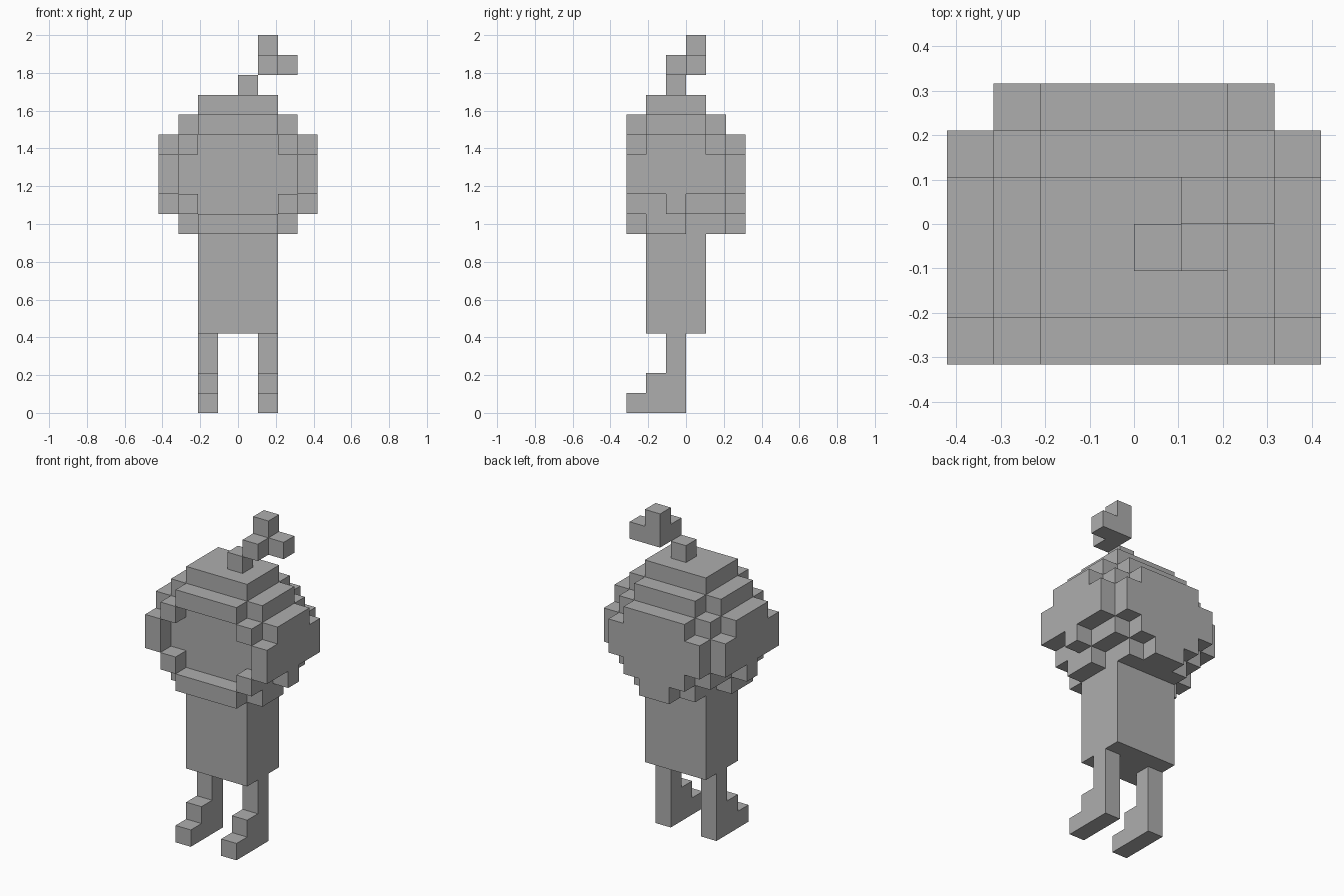
import bpy
import bmesh
from mathutils import Vector

if "Cube" in bpy.data.objects:
    bpy.data.objects.remove(bpy.data.objects["Cube"], do_unlink=True)

UNIT = 2 / 19  # edge of one block

grey = bpy.data.materials.new("plain_grey")
grey.use_nodes = True
grey.diffuse_color = (0.42, 0.42, 0.42, 1)
grey.node_tree.nodes["Principled BSDF"].inputs["Base Color"].default_value = grey.diffuse_color


def block(x0, x1, y0, y1, z0, z1):
    """Cells of a box, in block units."""
    return {(x, y, z) for x in range(x0, x1) for y in range(y0, y1) for z in range(z0, z1)}


def slab(half, *yz):
    """Box centred on x."""
    return block(-half, half, *yz)


def pair(x0, x1, *yz):
    """Box and its mirror image in x."""
    return block(x0, x1, *yz) | block(-x1, -x0, *yz)


def build(name, cells):
    """Make a clean outer skin around a set of cells."""
    bm = bmesh.new()
    half = Vector((0.5, 0.5, 0.5))
    axes = [Vector((1, 0, 0)), Vector((0, 1, 0)), Vector((0, 0, 1))]
    for cell in sorted(cells):
        for a in range(3):
            n, u, v = axes[a], axes[(a + 1) % 3], axes[(a + 2) % 3]
            for side in (1, -1):
                if tuple(int(c) for c in Vector(cell) + n * side) in cells:
                    continue
                mid = Vector(cell) + half + n * side / 2
                ring = [mid + (u * i + v * j * side) / 2
                        for i, j in ((-1, -1), (1, -1), (1, 1), (-1, 1))]
                bm.faces.new([bm.verts.new(p * UNIT) for p in ring])
    bmesh.ops.remove_doubles(bm, verts=bm.verts, dist=UNIT / 100)
    bmesh.ops.dissolve_limit(bm, angle_limit=0.01, verts=bm.verts, edges=bm.edges)
    mesh = bpy.data.meshes.new(name)
    bm.to_mesh(mesh)
    bm.free()
    mesh.materials.append(grey)
    bpy.context.collection.objects.link(bpy.data.objects.new(name, mesh))


# Legs with stepped feet
for name, x in (("left_leg", 1), ("right_leg", -2)):
    build(name, block(x, x + 1, -1, 0, 0, 4)
          | block(x, x + 1, -2, -1, 0, 2)
          | block(x, x + 1, -3, -2, 0, 1))

# Body
build("body", slab(2, -2, 1, 4, 9))

# Rounded head, from the crown down
head = slab(2, -2, 1, 15, 16)
head |= slab(3, -2, 1, 14, 15) | slab(2, -3, 2, 14, 15)
head |= slab(4, -2, 1, 13, 14) | slab(3, -2, 2, 13, 14)
head |= slab(4, -2, 2, 11, 13)
head |= slab(3, -2, 2, 10, 11) | slab(4, -1, 0, 10, 11)
head |= slab(2, -2, 2, 9, 10) | slab(3, -2, 0, 9, 10)

# Rim around the recessed face
head |= pair(2, 3, -3, -2, 13, 14) | pair(3, 4, -3, -2, 11, 13)
head |= pair(2, 3, -3, -2, 10, 11) | slab(2, -3, -2, 9, 10)

# Back of the head
head |= slab(2, 2, 3, 13, 14) | slab(3, 2, 3, 11, 13)
head |= slab(2, 2, 3, 10, 11) | slab(1, 2, 3, 9, 10)
build("head", head)

# Crooked tuft on top
build("tuft_stem", block(0, 1, -1, 0, 16, 17))
build("tuft_tip", block(1, 2, -1, 0, 17, 18)
      | block(1, 2, 0, 1, 17, 19)
      | block(2, 3, 0, 1, 17, 18))
